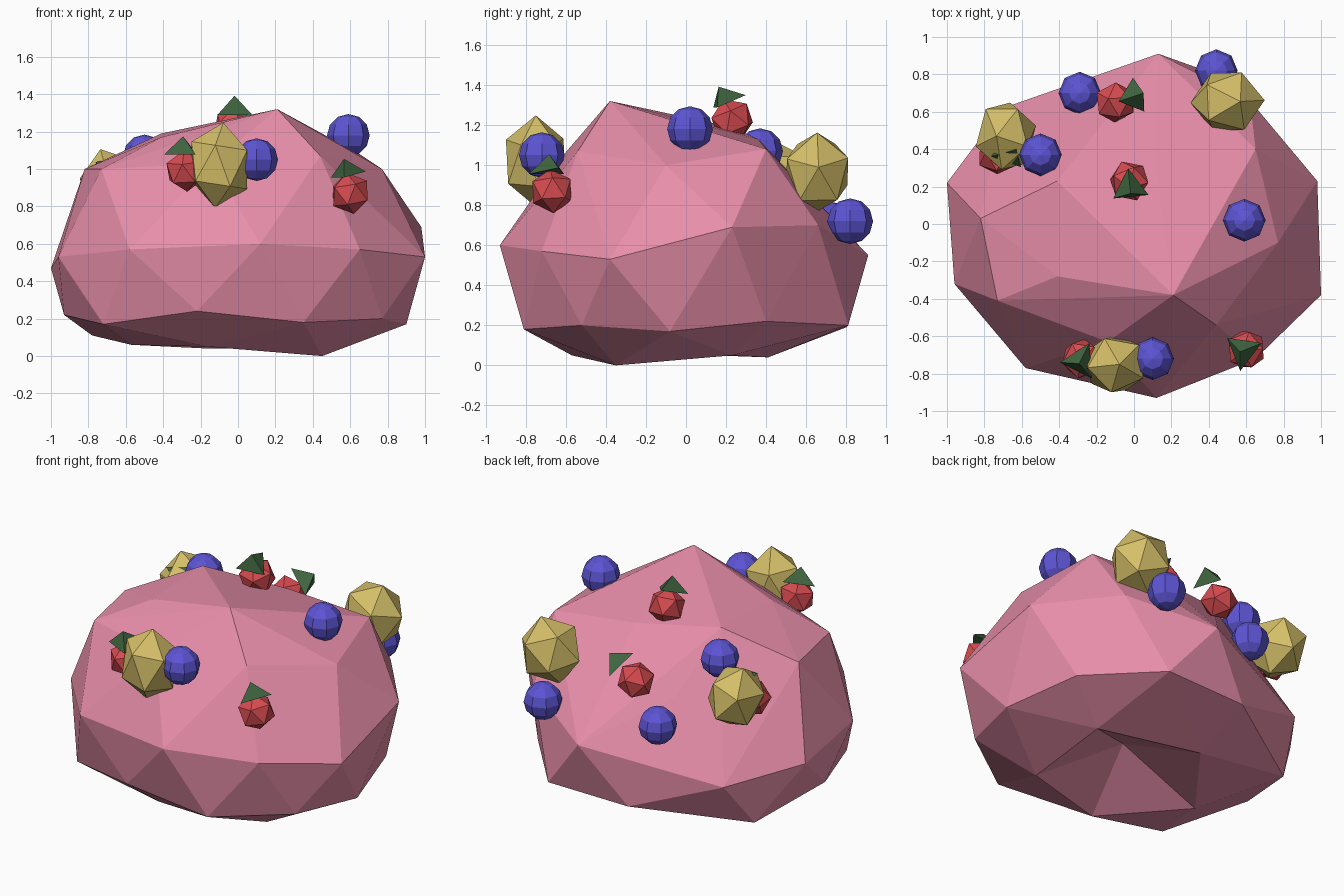
import bpy, bmesh
from mathutils import Vector, Matrix

if "Cube" in bpy.data.objects:
    bpy.data.objects.remove(bpy.data.objects["Cube"])


def material(name, rgb):
    m = bpy.data.materials.new(name)
    m.diffuse_color = (*rgb, 1)
    m.use_nodes = True
    m.node_tree.nodes["Principled BSDF"].inputs["Base Color"].default_value = m.diffuse_color
    return m


PINK = material("pink", (0.80, 0.27, 0.40))
RED = material("red", (0.68, 0.07, 0.08))
GREEN = material("green", (0.05, 0.13, 0.05))
BLUE = material("blue", (0.11, 0.09, 0.66))
YELLOW = material("yellow", (0.66, 0.52, 0.14))


def finish(name, bm, mat):
    bmesh.ops.recalc_face_normals(bm, faces=bm.faces)
    mesh = bpy.data.meshes.new(name)
    bm.to_mesh(mesh)
    bm.free()
    mesh.materials.append(mat)
    ob = bpy.data.objects.new(name, mesh)
    bpy.context.collection.objects.link(ob)
    return ob


# Faceted body: hull around irregular rings
top = [(.21, -.38, 1.32), (-.41, -.28, 1.17), (-.41, .23, 1.19), (.11, .36, 1.13)]
shoulder = [(.65, .40, 1.08), (.77, -.10, 1.0), (.44, -.54, 1.07), (-.14, -.63, 1.03),
            (-.73, -.41, 1.0), (-.82, .03, 1.0), (-.30, .53, .83)]
waist = [(.12, -.93, .60), (.65, -.72, .57), (1.0, -.38, .53), (.98, .23, .69), (.62, .66, .70),
         (.13, .91, .55), (-.70, .62, .39), (-1.0, .22, .47), (-.96, -.32, .53), (-.58, -.77, .57)]
lower = [(.35, -.81, .18), (.77, -.52, .20), (.90, -.08, .17), (.77, .40, .22), (.41, .81, .20),
         (-.15, .80, .19), (-.78, .42, .11), (-.93, -.08, .22), (-.72, -.60, .17), (-.22, -.81, .24)]
base = [(.45, -.35, 0), (.47, .23, .05), (-.16, .41, .04), (-.57, -.13, .06), (-.16, -.57, .05)]

bm = bmesh.new()
for p in top + shoulder + waist + lower + base:
    bm.verts.new(p)
hull = bmesh.ops.convex_hull(bm, input=bm.verts)
inside = {g for g in hull["geom_interior"] + hull["geom_unused"] if isinstance(g, bmesh.types.BMVert)}
bmesh.ops.delete(bm, geom=list(inside), context='VERTS')

# Hollow pressed into the underside
rim = [Vector(p) for p in base]
floor = [f for f in bm.faces if all(min((v.co - r).length for r in rim) < 1e-4 for v in f.verts)]
bmesh.ops.delete(bm, geom=floor, context='FACES')
edges = [e for e in bm.edges if e.is_boundary]
if edges:
    apex = bm.verts.new((0, -.10, .27))
    for e in edges:
        bm.faces.new((e.verts[0], e.verts[1], apex))
finish("body", bm, PINK)


# Round blue berries
for i, p in enumerate([(.59, .02, 1.18), (.44, .82, .72), (-.50, .37, 1.07),
                       (-.29, .70, .71), (.10, -.72, 1.05)]):
    bm = bmesh.new()
    bmesh.ops.create_uvsphere(bm, u_segments=8, v_segments=6, radius=.114)
    finish(f"blue_berry_{i + 1}", bm, BLUE).location = p

# Yellow fruit chunks: stretched, turned and tilted icosahedra
for i, (p, size, turn, tilt) in enumerate([((-.10, -.75, 1.02), (.18, .17, .23), .75, .12),
                                           ((.50, .655, .965), (.20, .18, .21), 1.3, .35),
                                           ((-.685, .47, .915), (.17, .20, .20), 2.2, -.3)]):
    bm = bmesh.new()
    bmesh.ops.create_icosphere(bm, subdivisions=1, radius=1.0)
    bmesh.ops.rotate(bm, verts=bm.verts,
                     matrix=Matrix.Rotation(tilt, 3, 'Y') @ Matrix.Rotation(turn, 3, 'Z'))
    bmesh.ops.scale(bm, verts=bm.verts, vec=size)
    finish(f"yellow_fruit_{i + 1}", bm, YELLOW).location = p

# Red berries, each with a three-sided green leaf cap pointing along its stem
for i, (p, leaf) in enumerate([((-.025, .23, 1.225), (-.02, .18, 1.35)),
                               ((-.10, .65, .93), (.02, .69, 1.05)),
                               ((-.28, -.72, .99), (-.29, -.74, 1.13)),
                               ((.60, -.67, .87), (.575, -.68, 1.01)),
                               ((-.73, .37, .88), (-.65, .39, 1.02))]):
    axis = (Vector(leaf) - Vector(p)).normalized()
    rot = axis.to_track_quat('Z', 'Y')
    bm = bmesh.new()
    bmesh.ops.create_icosphere(bm, subdivisions=1, radius=.112)
    ob = finish(f"red_berry_{i + 1}", bm, RED)
    ob.location, ob.rotation_mode, ob.rotation_quaternion = p, 'QUATERNION', rot
    bm = bmesh.new()
    bmesh.ops.create_cone(bm, cap_ends=True, segments=3, radius1=.11, radius2=0, depth=.09)
    ob = finish(f"leaf_{i + 1}", bm, GREEN)
    ob.location, ob.rotation_mode, ob.rotation_quaternion = leaf, 'QUATERNION', rot
